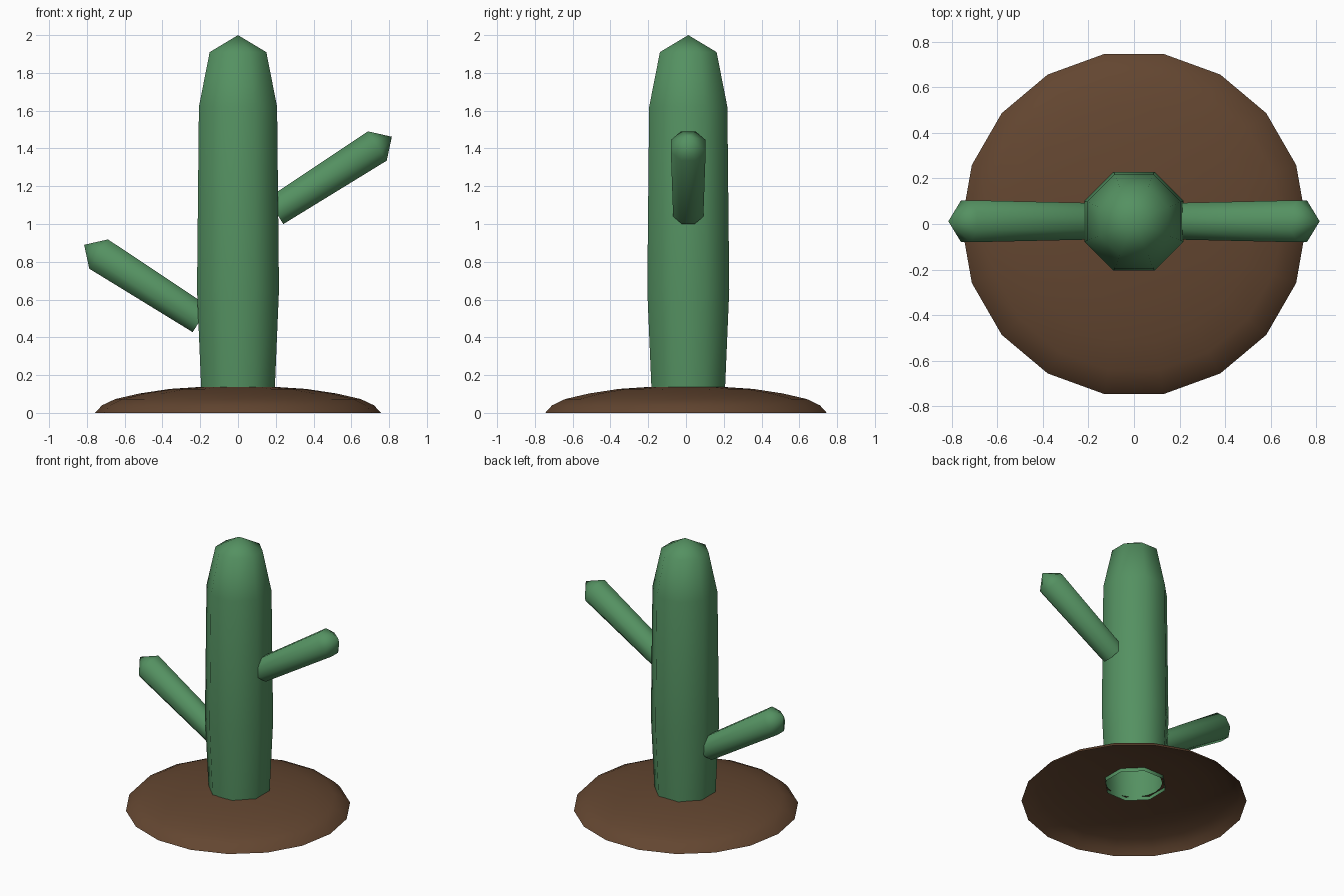
import bpy, bmesh, math
from mathutils import Matrix, Vector

cube = bpy.data.objects.get("Cube")
if cube:
    bpy.data.objects.remove(cube, do_unlink=True)


def material(name, rgb):
    m = bpy.data.materials.new(name)
    m.use_nodes = True
    colour = (*rgb, 1)
    m.diffuse_color = colour
    bsdf = next(n for n in m.node_tree.nodes if n.type == 'BSDF_PRINCIPLED')
    bsdf.inputs["Base Color"].default_value = colour
    bsdf.inputs["Roughness"].default_value = 0.8
    return m


def lathe(name, profile, sides, mat, turn=0.0, matrix=Matrix()):
    """Spin (radius, height) points into an open shell; radius 0 is a tip."""
    bm = bmesh.new()
    rings = []
    for r, z in profile:
        count = sides if r else 1
        rings.append([bm.verts.new((r * math.cos(turn + math.tau * i / sides),
                                    r * math.sin(turn + math.tau * i / sides), z))
                      for i in range(count)])
    for low, high in zip(rings, rings[1:]):
        for i in range(sides):
            j = (i + 1) % sides
            if len(high) == 1:
                bm.faces.new((low[i], low[j], high[0]))
            else:
                bm.faces.new((low[i], low[j], high[j], high[i]))
    for f in bm.faces:
        f.smooth = True
    bm.transform(matrix)
    mesh = bpy.data.meshes.new(name)
    bm.to_mesh(mesh)
    bm.free()
    mesh.materials.append(mat)
    obj = bpy.data.objects.new(name, mesh)
    bpy.context.collection.objects.link(obj)
    return obj


green = material("cactus green", (0.089, 0.283, 0.12))
brown = material("soil brown", (0.125, 0.061, 0.03))

EIGHTH = math.pi / 8
FLAT = 1 / math.cos(EIGHTH)      # flat-to-centre distance into corner radius
CENTRE_Y = 0.012


def octagon(profile):
    return [(r * FLAT, z) for r, z in profile]


# Soil mound: a shallow hollow dome with an opening under the trunk
lathe("soil_mound",
      [(0.757, 0), (0.72, 0.04), (0.65, 0.073), (0.52, 0.103), (0.36, 0.127), (0.19, 0.138)],
      18, brown)

# Trunk: eight-sided column with a pointed crown
lathe("trunk",
      octagon([(0.194, 0.11), (0.217, 0.65), (0.207, 1.62), (0.15, 1.91), (0, 2.0)]),
      8, green, EIGHTH, Matrix.Translation((0, CENTRE_Y, 0)))

# Arms: the same slanted limb on each side, the right one lower
for name, side, base_z in (("left_arm", 1, 1.067), ("right_arm", -1, 0.495)):
    base = Vector((side * 0.197, CENTRE_Y, base_z))
    tilt = Matrix.Rotation(side * math.radians(57.4), 4, 'Y')
    lathe(name, octagon([(0.08, 0), (0.092, 0.642), (0, 0.733)]),
          8, green, EIGHTH, Matrix.Translation(base) @ tilt)
